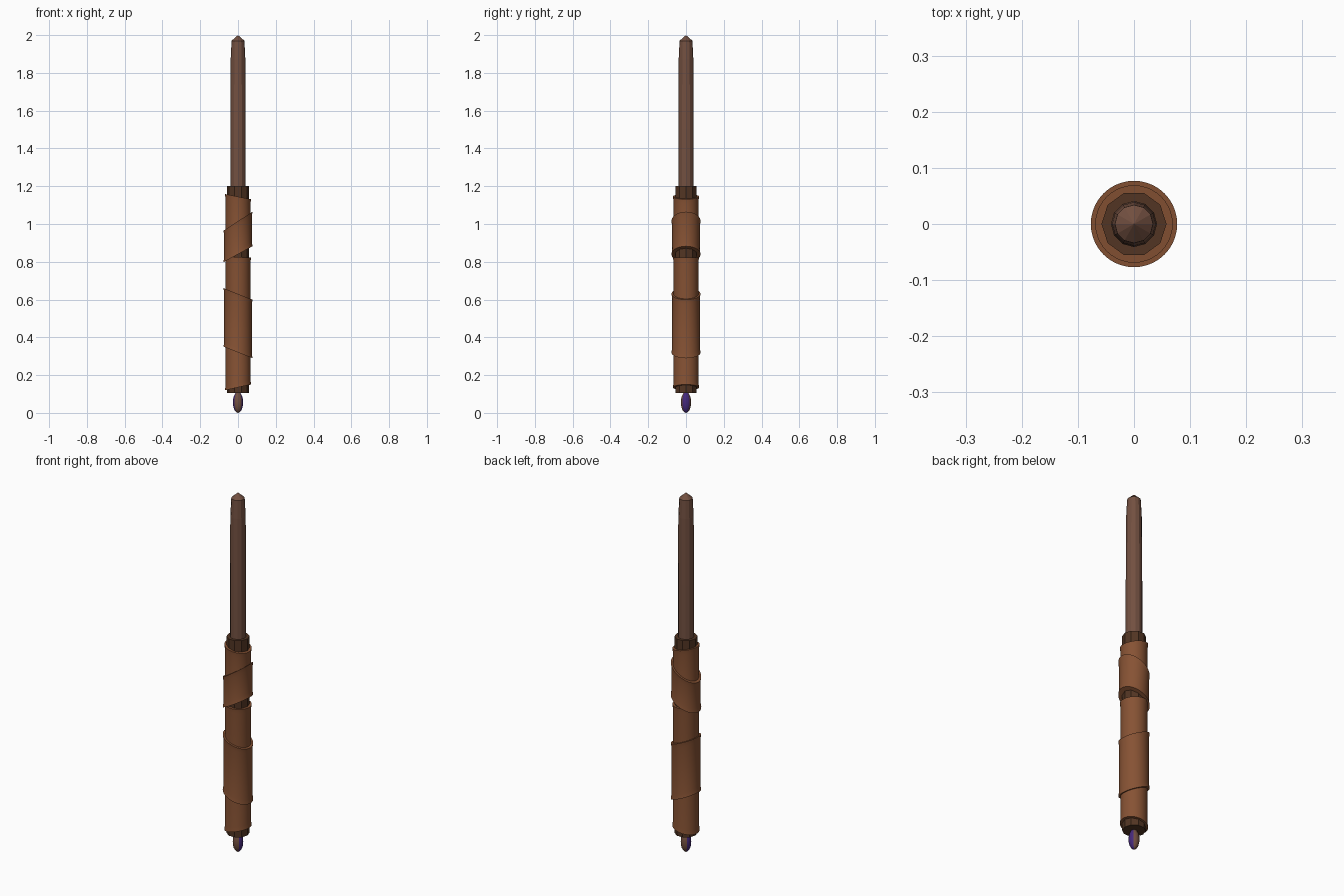
import bpy, bmesh, math

cube = bpy.data.objects.get("Cube")
if cube:
    bpy.data.objects.remove(cube, do_unlink=True)


def material(name, rgb):
    mat = bpy.data.materials.new(name)
    mat.use_nodes = True
    mat.diffuse_color = (*rgb, 1)
    mat.node_tree.nodes["Principled BSDF"].inputs["Base Color"].default_value = (*rgb, 1)
    return mat


rod_wood = material("rod wood", (0.17, 0.08, 0.052))
dark_wood = material("dark wood", (0.085, 0.036, 0.017))
leather = material("leather", (0.24, 0.085, 0.034))
purple = material("purple gem", (0.06, 0.022, 0.2))


def lathe(name, profile, sides, mats, smooth=False, closed=False):
    """Spin a profile of (radius, height, slope along x) round the z axis."""
    bm = bmesh.new()
    rings = []
    for r, z, slope in profile:
        ring = []
        for i in range(sides if r else 1):
            a = math.tau * i / sides
            x = r * math.cos(a)
            ring.append(bm.verts.new((x, r * math.sin(a), z + slope * x)))
        rings.append(ring)
    pairs = list(zip(rings, rings[1:]))
    if closed:
        pairs.append((rings[-1], rings[0]))
    for low, high in pairs:
        for i in range(sides):
            j = (i + 1) % sides
            corners = [low[i % len(low)], low[j % len(low)],
                       high[j % len(high)], high[i % len(high)]]
            bm.faces.new(list(dict.fromkeys(corners)))
    bmesh.ops.recalc_face_normals(bm, faces=bm.faces[:])
    mesh = bpy.data.meshes.new(name)
    bm.to_mesh(mesh)
    bm.free()
    for mat in mats:
        mesh.materials.append(mat)
    obj = bpy.data.objects.new(name, mesh)
    bpy.context.collection.objects.link(obj)
    if smooth:
        bpy.ops.object.select_all(action="DESELECT")
        obj.select_set(True)
        bpy.context.view_layer.objects.active = obj
        bpy.ops.object.shade_smooth_by_angle(angle=math.radians(35))
    return obj


def wrap(name, radius, bottom, top, slope_bottom, slope_top, lip=0.004):
    """Leather tube with slanted ends and slightly flared lips."""
    inner, edge = 0.055, 0.025
    profile = [
        (inner, bottom, slope_bottom),
        (radius + lip, bottom, slope_bottom),
        (radius, bottom + edge, slope_bottom),
        (radius, top - edge, slope_top),
        (radius + lip, top, slope_top),
        (inner, top, slope_top),
    ]
    lathe(name, profile, 40, [leather], smooth=True, closed=True)


# Faceted shaft with a blunt pointed tip
shaft = [(0, 1.15), (0.041, 1.15), (0.041, 1.5), (0.039, 1.87),
         (0.034, 1.97), (0, 2.0)]
lathe("shaft", [(r, z, 0) for r, z in shaft], 12, [rod_wood])

# Dark handle core
core = [(0, 0.105), (0.058, 0.105), (0.058, 1.2), (0, 1.2)]
lathe("handle_core", [(r, z, 0) for r, z in core], 10, [dark_wood])

# Leather sleeves and the wider wraps over them
wrap("lower_sleeve", 0.066, 0.135, 0.825, 0.22, -0.05, 0.003)
wrap("upper_sleeve", 0.066, 0.94, 1.145, 0.55, -0.2, 0.003)
wrap("lower_wrap", 0.073, 0.32, 0.63, -0.4, -0.4)
wrap("upper_wrap", 0.073, 0.84, 1.015, 0.55, 0.65)

# Pommel bead, purple on its two sides
steps = 10
bead_profile = []
for k in range(steps + 1):
    a = math.pi * k / steps
    r = 0 if k in (0, steps) else 0.027 * math.sin(a)
    bead_profile.append((r, 0.056 - 0.056 * math.cos(a), 0))
bead = lathe("pommel_bead", bead_profile, 16, [rod_wood, purple], smooth=True)
for face in bead.data.polygons:
    if abs(face.center.x) > abs(face.center.y):
        face.material_index = 1
